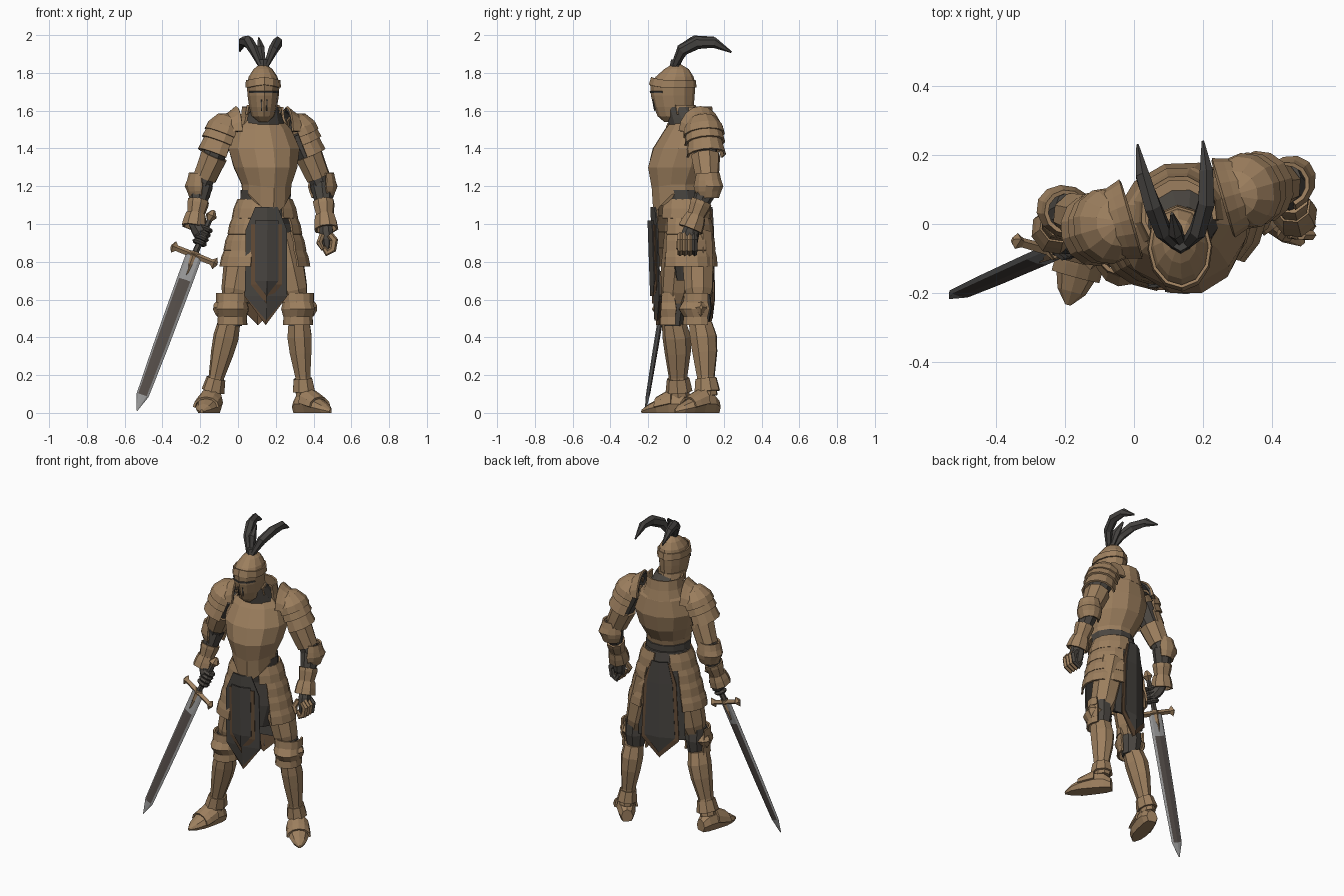
import bpy, bmesh
from math import cos, sin, radians
from mathutils import Matrix, Vector

cube = bpy.data.objects.get("Cube")
if cube:
    bpy.data.objects.remove(cube)


def material(name, *rgb):
    m = bpy.data.materials.new(name)
    m.use_nodes = True
    m.diffuse_color = (*rgb, 1)
    m.node_tree.nodes["Principled BSDF"].inputs["Base Color"].default_value = (*rgb, 1)
    return m


ARMOUR = material("bronze armour", .335, .212, .112)
CLOTH = material("dark cloth", .066, .06, .053)
MAIL = material("dark mail", .07, .062, .053)
TRIM = material("brown trim", .13, .075, .04)
PLUME = material("black feather", .06, .056, .052)
STEEL = material("bright steel", .3, .3, .3)
FULLER = material("dark steel", .085, .07, .063)


def skin(name, rings, mats, closed=True, thick=.012, paint=None):
    """Bridge rings of points; open strips are thickened into plates."""
    bm = bmesh.new()
    rows = [[bm.verts.new((p.x, p.y, max(p.z, 0))) for p in ring] for ring in rings]
    n = len(rows[0])
    for i, (low, high) in enumerate(zip(rows, rows[1:])):
        for j in range(n if closed else n - 1):
            k = (j + 1) % n
            face = bm.faces.new((low[j], low[k], high[k], high[j]))
            face.material_index = paint(i, j) if paint else 0
    if closed:
        bm.faces.new(rows[0])
        bm.faces.new(rows[-1])
    bmesh.ops.remove_doubles(bm, verts=bm.verts[:], dist=.0005)
    bmesh.ops.recalc_face_normals(bm, faces=bm.faces[:])
    mesh = bpy.data.meshes.new(name)
    bm.to_mesh(mesh)
    bm.free()
    for m in mats if isinstance(mats, list) else [mats]:
        mesh.materials.append(m)
    ob = bpy.data.objects.new(name, mesh)
    bpy.context.collection.objects.link(ob)
    if not closed:
        mod = ob.modifiers.new("plate", 'SOLIDIFY')
        mod.thickness = thick
        mod.offset = 0


def loft(name, rings, mats, frame=Matrix(), n=8, arc=None, thick=.012, paint=None):
    """Rings are (z, rx, ry, y shift, front dip); an arc makes an open plate."""
    a0, a1 = arc or (-90, 270)
    angles = [radians(a0 + (a1 - a0) * j / n) for j in range(n + 1 if arc else n)]
    out = []
    for z, rx, ry, *rest in rings:
        cy, dip = (rest + [0, 0])[:2]
        out.append([frame @ Vector((rx * cos(a), cy + ry * sin(a),
                                    z - dip * max(0, -sin(a)) ** 4)) for a in angles])
    skin(name, out, mats, not arc, thick, paint)


def bone(a, b, front=(0, -1, 0)):
    """Frame whose z runs from a (0) to b (1) and whose -y looks to the front."""
    a, b = Vector(a), Vector(b)
    z = (b - a).normalized()
    f = Vector(front)
    y = -(f - z * f.dot(z)).normalized()
    m = Matrix((y.cross(z), y, b - a)).transposed().to_4x4()
    m.translation = a
    return m


def tube(name, points, radii, mat, front, n=6):
    pts = [Vector(p) for p in points]
    rings = []
    for i, (p, r) in enumerate(zip(pts, radii)):
        m = bone(pts[max(i - 1, 0)], pts[min(i + 1, len(pts) - 1)], front).to_3x3()
        rings.append([p + m @ Vector((r * cos(radians(t)), .8 * r * sin(radians(t)), 0))
                      for t in range(0, 360, 360 // n)])
    skin(name, rings, mat)


def panel(name, rows, frame, y, mat):
    """Hanging cloth with a soft middle fold; rows are (z, half width)."""
    skin(name, [[frame @ Vector((-w, y, z)), frame @ Vector((0, y - .015, z)),
                 frame @ Vector((w, y, z))] for z, w in rows], mat, False, .008)


def place(x, y, yaw, tilt=0):
    return (Matrix.Translation((x, y, 0)) @ Matrix.Rotation(radians(yaw), 4, 'Z')
            @ Matrix.Rotation(radians(tilt), 4, 'X'))


# Torso, turned a little to its left
BODY = place(.13, .03, 16)
loft("breastplate", [(1.165, .132, .135, -.075, .125), (1.21, .135, .145, -.075, .02),
     (1.3, .172, .185, -.055), (1.4, .196, .18, -.03), (1.5, .158, .14, -.005),
     (1.56, .1, .1, 0)], ARMOUR, BODY, 12)
loft("belt", [(1.11, .138, .12, -.055), (1.18, .138, .135, -.065)], MAIL, BODY, 12)
loft("hips", [(.7, .09, .08), (.85, .17, .1), (1, .16, .1), (1.14, .13, .11, -.03)], MAIL, BODY, 12)
for side, turn in (("left", 3), ("right", 183)):
    for i in range(4):
        z, r, d = 1.13 - .085 * i, .142 + .022 * i, .125 + .01 * i
        spread = 72 if i == 0 else 57
        loft(f"{side}_tasset_{i}", [(z, r, d, -.045), (z - .05, r + .022, d + .012, -.045),
             (z - .1, r + .032, d + .016, -.045)], ARMOUR, BODY, 6, (turn - spread, turn + spread))

# Hanging cloth
loft("back_skirt", [(1.05, .14, .09), (.8, .18, .09), (.58, .19, .085)], CLOTH, BODY, 6, (40, 140))
FRONT = place(.145, -.132, 8, 2)
panel("front_hem", [(.75, .1), (.62, .115), (.465, 0)], FRONT, .008, TRIM)
panel("front_cloth", [(1.09, .06), (.97, .11), (.62, .112), (.49, 0)], FRONT, 0, CLOTH)
panel("front_trim", [(1, .082), (.68, .082), (.58, 0)], FRONT, -.009, TRIM)
panel("front_inset", [(1.02, .062), (.7, .062), (.62, 0)], FRONT, -.018, CLOTH)
BACK = place(.13, .03, 196)
panel("back_trim", [(1.08, .06), (.95, .1), (.58, .118), (.465, 0)], BACK, -.088, TRIM)
panel("back_cloth", [(1.09, .05), (.95, .08), (.6, .095), (.5, 0)], BACK, -.097, CLOTH)

# Neck and helmet
loft("mail_collar", [(1.5, .13, .12), (1.56, .1, .1, -.03), (1.62, .07, .08, -.06)], MAIL, BODY, 12)
loft("gorget", [(1.5, .135, .13), (1.56, .112, .115), (1.62, .105, .105)], ARMOUR, BODY, 8, (-25, 205))
HEAD = place(.133, -.065, 3)
loft("helmet", [(1.54, .025, .03, -.02), (1.57, .06, .085, 0), (1.62, .074, .106, 0),
     (1.68, .083, .116, -.005), (1.74, .087, .12, -.005), (1.78, .076, .1, .005),
     (1.82, .05, .065, .015), (1.85, .012, .015, .015)], ARMOUR, HEAD, 12)
loft("brow_band", [(1.722, .09, .122, -.005, -.015), (1.762, .087, .114, -.002, -.015)],
     ARMOUR, HEAD, 12, (-270, 90), .009)
loft("eye_slit", [(1.693, .087, .119, -.005), (1.703, .088, .12, -.005)], CLOTH, HEAD, 4, (-150, -30), .005)
loft("neck_guard", [(1.63, .08, .105, .005), (1.58, .088, .108, .012)], ARMOUR, HEAD, 6, (0, 180))
for a in (-101, -79):
    loft("breath_slot", [(1.6, .07, .102), (1.66, .081, .113)], CLOTH, HEAD, 1, (a - 2, a + 2), .006)

# Plumes
loft("plume_socket", [(1.82, .035, .035), (1.87, .024, .024)], PLUME, place(.135, -.055, 0), 6)
FEATHER = (.018, .032, .034, .028, .005)
tube("right_plume", [(.12, -.06, 1.84), (.085, -.02, 1.92), (.055, .05, 1.965),
     (.025, .14, 1.965), (.01, .23, 1.915)], FEATHER, PLUME, (1, 0, 0))
tube("left_plume", [(.15, -.06, 1.84), (.185, -.02, 1.92), (.21, .06, 1.96),
     (.21, .15, 1.96), (.2, .24, 1.91)], FEATHER, PLUME, (1, 0, 0))
tube("middle_plume", [(.135, -.05, 1.84), (.12, -.02, 1.93), (.11, .03, 1.985)],
     (.018, .028, .006), PLUME, (1, 0, 0))


# Arms
def arm(side, s, shoulder, elbow, wrist, hand):
    S, E, W, H = map(Vector, (shoulder, elbow, wrist, hand))
    out = Vector((s * .96, s * .28, 0))
    up = Vector((0, 0, 1))
    cap = bone(S, S + (up - out * .4).normalized(), out)
    for i, rings in enumerate(([(.1, .02, .02), (.08, .065, .065), (.03, .1, .095), (-.01, .106, .1)],
                               [(.01, .092, .09), (-.055, .103, .1)],
                               [(-.04, .085, .085), (-.125, .1, .095)])):
        loft(f"{side}_pauldron_{i}", rings, ARMOUR, cap, 8, (-200, 20))
    collar = bone(S - out * .01, S - out * .07, up)
    loft(f"{side}_neck_flange", [(0, .095, .095), (.5, .105, .115), (1, .115, .14)], ARMOUR,
         collar, 8, (-175, -5))
    loft(f"{side}_flange_lining", [(0, .083, .083), (.5, .093, .103), (1, .102, .127)], MAIL,
         collar, 8, (-175, -5))
    upper = bone(S, E, out)
    loft(f"{side}_sleeve", [(0, .075, .07), (.5, .06, .06), (1, .055, .055)], MAIL, upper)
    loft(f"{side}_upper_arm_plate", [(.42, .074, .07), (.65, .066, .064), (.84, .058, .06)],
         ARMOUR, upper, 8, (-270, 90))
    # elbow plate with an outward point
    loft(f"{side}_elbow_joint", [(-.1, .045, .045), (0, .062, .062), (.06, .045, .045)], MAIL,
         bone(E, E + (E - W).normalized()))
    loft(f"{side}_elbow_plate", [(-.06, .052, .058), (-.025, .066, .07), (0, .07, .085),
         (.03, .066, .07), (.07, .058, .06)], ARMOUR, bone(E, E + up, out + Vector((0, .7, 0))), 8, (-205, 25))
    fore = bone(E, W, out)
    loft(f"{side}_forearm", [(.4, .058, .058), (.5, .058, .058), (.75, .048, .048), (1, .045, .045)],
         ARMOUR, fore)
    loft(f"{side}_cuff", [(.78, .048, .048), (.95, .058, .056), (1.14, .064, .06)], ARMOUR, fore,
         8, (-270, 90))
    loft(f"{side}_palm", [(0, .035, .035), (.4, .048, .038), (.8, .05, .036), (1.25, .03, .024)],
         MAIL, bone(W, H, out))


arm("left", 1, (.325, .095, 1.48), (.445, .115, 1.2), (.465, .035, 1), (.47, .01, .89))
arm("right", -1, (-.075, -.005, 1.48), (-.195, .035, 1.2), (-.23, -.015, 1.01), (-.19, -.055, .935))
for i in range(4):
    k = Vector((.475, -.032 + .026 * i, .905))
    tube(f"left_finger_{i}", [k + Vector(d) for d in ((.01, 0, .04), (.034, 0, .01), (.026, 0, -.04),
         (-.004, 0, -.058), (-.024, 0, -.025))], (.018, .021, .02, .019, .012),
         MAIL if i == 3 else ARMOUR, (0, 1, 0))
tube("left_thumb", [(.445, -.01, .94), (.43, -.03, .9), (.45, -.04, .865)], (.02, .021, .013),
     ARMOUR, (1, 0, 0))


# Legs
def leg(side, s, hip, knee, ankle, toe):
    K, A, T = map(Vector, (knee, ankle, toe))
    flat = Vector((T.x - A.x, T.y - A.y, 0)).normalized()
    face = flat + Vector((0, -1, 0))
    up = Vector((0, 0, 1))
    upright = bone(K, K + up, face)
    loft(f"{side}_thigh", [(0, .09, .085), (.45, .09, .086), (.75, .078, .08), (.9, .06, .06)],
         ARMOUR, bone(hip, K, face), 8)
    loft(f"{side}_knee_joint", [(-.09, .052, .052), (0, .064, .07), (.08, .06, .064)], MAIL, upright)
    for i, rings in enumerate(([(.085, .08, .076), (.035, .08, .082)],
                               [(.045, .072, .078), (0, .082, .108), (-.04, .072, .08)],
                               [(-.03, .07, .08), (-.085, .074, .085)])):
        loft(f"{side}_knee_plate_{i}", rings, ARMOUR, upright, 8, (-195, 15))
    loft(f"{side}_knee_wing", [(.3, .05, .06), (.8, .035, .045), (1, .008, .015)], ARMOUR,
         bone(K, K + Vector((s * .1, .01, .01)), up), 4)
    loft(f"{side}_greave", [(.16, .06, .065), (.32, .068, .076, .008), (.5, .061, .07, .008),
         (.78, .042, .05), (1, .046, .056)], ARMOUR, bone(K, A, face), 8)
    loft(f"{side}_ankle_cuff", [(.8, .045, .054), (.95, .056, .066)], ARMOUR, bone(K, A, face),
         8, (-270, 90))
    # pointed shoe with an overlapping instep plate
    heel = Vector((A.x, A.y, 0)) - flat * .06
    foot = bone(heel, T, up)
    loft(f"{side}_shoe", [(r[0], r[1], r[2], -.7 * r[2]) for r in ((0, .035, .045), (.14, .052, .065),
         (.4, .058, .07), (.65, .06, .045), (.85, .042, .028), (1, .008, .01))], ARMOUR, foot)
    loft(f"{side}_instep_plate", [(.34, .064, .08, -.05), (.55, .066, .062, -.038),
         (.68, .066, .05, -.03)], ARMOUR, foot, 6, (-180, 0))


leg("left", 1, (.225, .06, .95), (.318, .07, .55), (.35, .115, .09), (.49, -.06, 0))
leg("right", -1, (.045, -.03, .95), (-.03, -.068, .55), (-.138, -.035, .09), (-.192, -.235, 0))

# Sword
CROSS, TIP, POMMEL = (Vector(p) for p in ((-.232, -.08, .835), (-.535, -.215, .012), (-.138, -.04, 1.05)))
across = Vector((.25, -.07, -.1)).normalized()
blade = bone(CROSS, TIP, across.cross(TIP - CROSS))
loft("blade", [(0, .045, .013), (.16, .045, .013), (.6, .041, .012), (.9, .034, .009), (1, .003, .003)],
     [STEEL, FULLER], blade, 8,
     paint=lambda i, j: int(i in (1, 2) and j in (0, 3, 4, 7)))
loft("blade_collar", [(-.02, .03, .024), (.06, .028, .02), (.13, .004, .016)], ARMOUR, blade, 4)
ends = bone(CROSS - across * .135, CROSS + across * .135, POMMEL - CROSS)
loft("crossguard", [(0, .008, .01), (.05, .024, .034), (.12, .014, .016), (.42, .016, .017),
     (.5, .026, .028), (.58, .016, .017), (.88, .014, .016), (.95, .024, .034), (1, .008, .01)],
     ARMOUR, ends, 4)
grip = bone(CROSS, POMMEL, across)
loft("grip", [(0, .018, .018), (.9, .015, .015)], MAIL, grip, 6)
loft("pommel", [(.84, .012, .012), (.96, .034, .032), (1.1, .01, .01)], ARMOUR, grip, 6)
for i in range(4):
    t = .26 + .11 * i
    loft(f"right_finger_{i}", [(t, .03, .034), (t + .05, .04, .042), (t + .1, .03, .034)], MAIL, grip)
